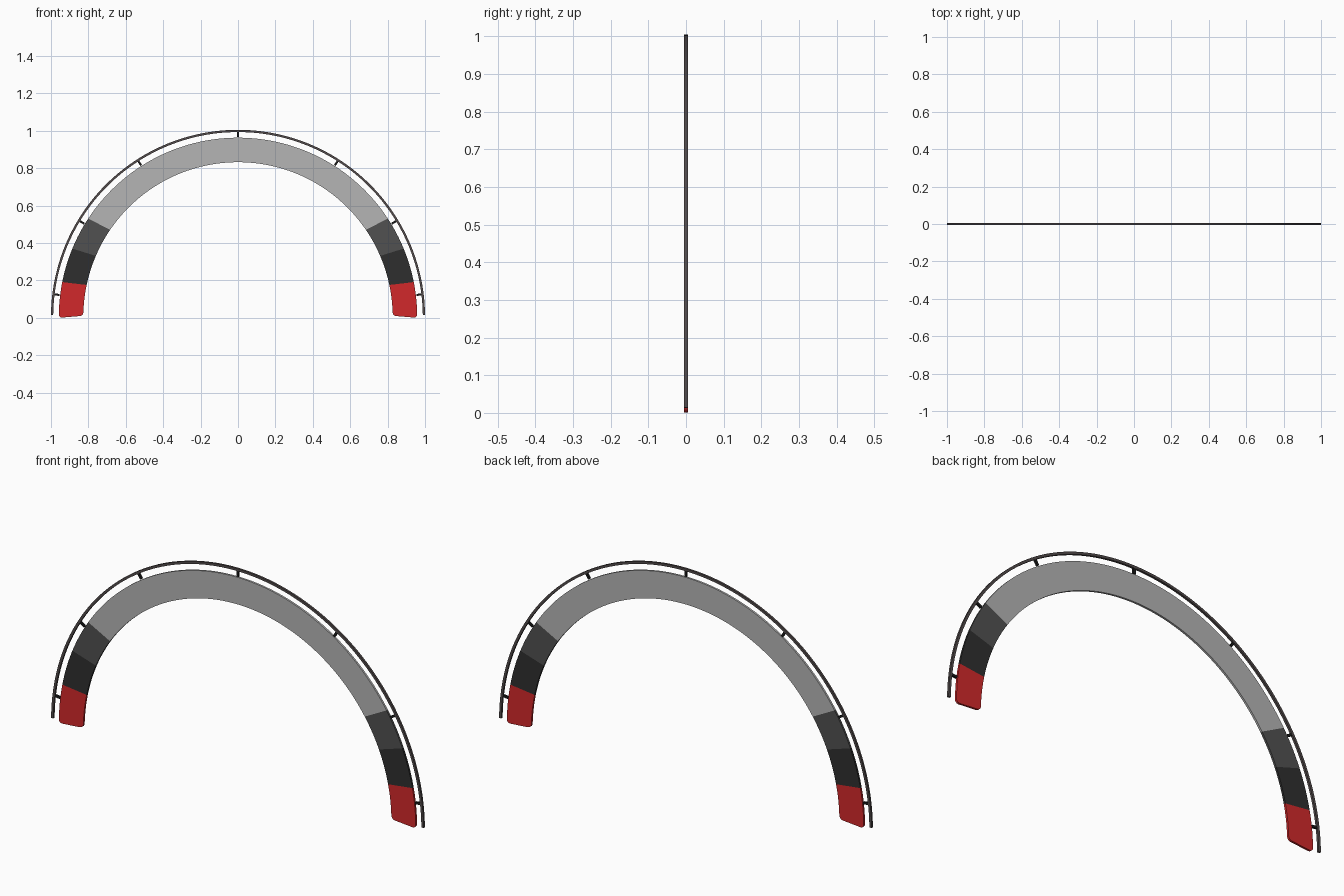
import bpy, bmesh
from math import radians, sin, cos

if "Cube" in bpy.data.objects:
    bpy.data.objects.remove(bpy.data.objects["Cube"])

CZ = 0.005  # height of the arc centre


def material(name, rgb):
    m = bpy.data.materials.new(name)
    m.diffuse_color = (*rgb, 1)
    m.use_nodes = True
    m.node_tree.nodes["Principled BSDF"].inputs["Base Color"].default_value = m.diffuse_color
    return m


RED = material("red", (0.64, 0.022, 0.024))
BLACK = material("near_black", (0.028, 0.028, 0.028))
DARK = material("dark_grey", (0.082, 0.082, 0.082))
LIGHT = material("light_grey", (0.46, 0.46, 0.46))
RIM = material("rim_grey", (0.085, 0.07, 0.07))
TICK = material("tick_black", (0.01, 0.01, 0.01))


def sector(name, r_in, r_out, a_in, a_out, depth, n, mat, mirror=False, round_end=0):
    """Solid arc strip; inner and outer edges each have their own angle range."""
    bm = bmesh.new()
    rings = []
    for i in range(n + 1):
        t = i / n
        ring = []
        for r, (a0, a1), y in ((r_in, a_in, -1), (r_out, a_out, -1),
                               (r_out, a_out, 1), (r_in, a_in, 1)):
            a = radians(a0 + (a1 - a0) * t)
            ring.append(bm.verts.new((r * cos(a), y * depth / 2, CZ + r * sin(a))))
        rings.append(ring)
    for p, q in zip(rings, rings[1:]):
        for k in range(4):
            j = (k + 1) % 4
            bm.faces.new((p[k], p[j], q[j], q[k]))
    bm.faces.new(rings[0])
    bm.faces.new(rings[-1][::-1])
    bmesh.ops.recalc_face_normals(bm, faces=bm.faces)
    if round_end:
        first = rings[0]
        edges = [bm.edges.get((first[0], first[3])), bm.edges.get((first[1], first[2]))]
        bmesh.ops.bevel(bm, geom=edges, offset=round_end, segments=4,
                        profile=0.5, affect='EDGES')
    me = bpy.data.meshes.new(name)
    bm.to_mesh(me)
    bm.free()
    me.materials.append(mat)
    ob = bpy.data.objects.new(name, me)
    bpy.context.collection.objects.link(ob)
    bpy.ops.object.select_all(action='DESELECT')
    ob.select_set(True)
    bpy.context.view_layer.objects.active = ob
    bpy.ops.object.shade_smooth_by_angle(angle=radians(30))
    if mirror:
        ob.modifiers.new("mirror", 'MIRROR').use_axis[0] = True
    return ob


# Coloured gauge band: mirrored end zones and the long middle zone
R0, R1, D = 0.827, 0.958, 0.01
sector("red_end_zone", R0, R1, (0.4, 11.9), (-0.3, 11.2), D, 6, RED, True, 0.018)
sector("black_zone", R0, R1, (11.9, 23.2), (11.2, 22.4), D, 6, BLACK, True)
sector("dark_grey_zone", R0, R1, (23.2, 34.2), (22.4, 33.3), D, 6, DARK, True)
sector("light_middle_zone", R0, R1, (34.2, 145.8), (33.3, 146.7), D, 64, LIGHT)

# Thin outer rim
sector("outer_rim", 0.988, 1.0, (0.5, 179.5), (0.5, 179.5), D, 112, RIM)

# Tick marks inside the rim
for i, a in enumerate((7, 31.2, 57.4, 90)):
    w_in, w_out = 0.33, 0.32
    sector(f"tick_{i + 1}", 0.961, 0.99, (a - w_in, a + w_in),
           (a - w_out, a + w_out), D * 0.96, 1, TICK, mirror=a < 90)
